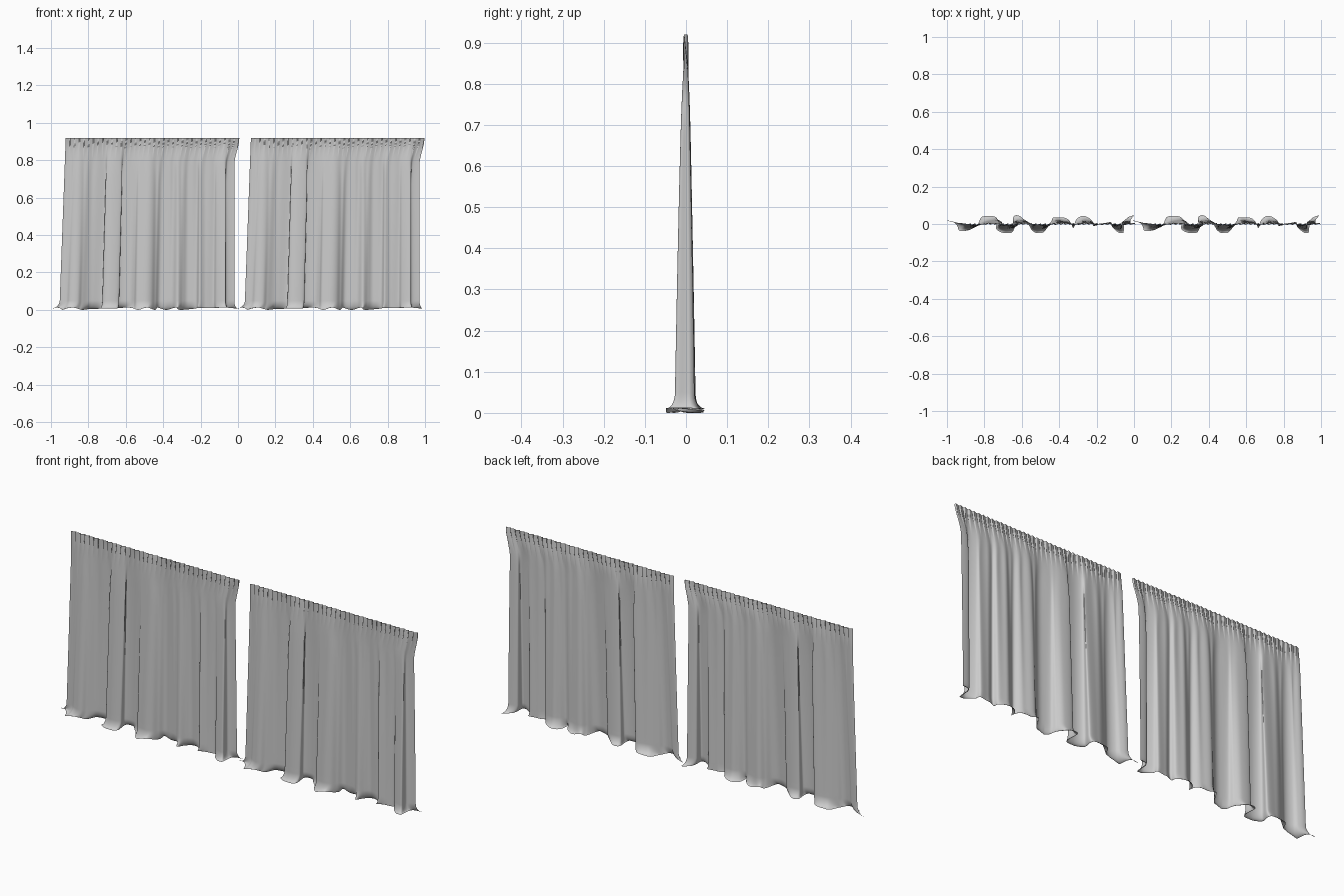
import bpy, bmesh, math

if "Cube" in bpy.data.objects:
    bpy.data.objects.remove(bpy.data.objects["Cube"])

H = 0.92          # curtain height
COLS, ROWS, HEM = 370, 34, 12
TEETH = 37        # small gathers along the top

# fold depths across one panel, left to right (thousandths)
FOLDS = [6, 0, -16, -21, -5, 8, 18, 21, -12, -25, -18, 15, 20, 4, -20, -26,
         -18, 2, 20, 18, 8, -8, 10, 20, 12, -8, 2, 8, -12, -25, 10, 20]
N = len(FOLDS) - 1


def smooth(t):
    t = max(0.0, min(1.0, t))
    return t * t * (3 - 2 * t)


def spline(vals, u):
    """Catmull-Rom through evenly spaced values."""
    f = u * (len(vals) - 1)
    i = min(int(f), len(vals) - 2)
    t = f - i
    p = [vals[max(0, min(len(vals) - 1, i + k))] for k in (-1, 0, 1, 2)]
    return 0.5 * (2 * p[1] + (p[2] - p[0]) * t
                  + (2 * p[0] - 5 * p[1] + 4 * p[2] - p[3]) * t * t
                  + (3 * p[1] - p[0] - 3 * p[2] + p[3]) * t ** 3)


# sideways shifts that make the steep folds overlap
SHIFT = []
for i, y in enumerate(FOLDS):
    right = abs(FOLDS[i + 1] - y) if i < N else 0
    left = abs(y - FOLDS[i - 1]) if i else 0
    SHIFT.append(0.55 * (right - left) if 0 < i < N else 0)


def cloth_point(u, t, h):
    """u across, t down the drop, h along the puddled hem."""
    z = H - (H - 0.05) * t
    left = -0.921 - 0.032 * t
    right = 0.007 - 0.027 * smooth(t / 0.17)
    fold, shift = spline(FOLDS, u) / 1000, spline(SHIFT, u) / 1000
    x = left + (right - left) * u + shift * smooth(t / 0.3)
    y = fold * t ** 0.65
    # fine secondary wrinkles
    y += 0.0022 * math.sin(95 * u + 5 * math.sin(9 * u)) * smooth(t * 4) * (1 - 0.5 * t)
    # knife-like gathers fading below the heading
    gather = 1 - smooth(t / 0.12)
    y += 0.005 * (2 * ((u * TEETH) % 1.0) - 1) * gather
    if h > 0:
        a = h * math.pi / 2
        out = 1 - math.cos(a)
        hem_y = max(-0.048, min(0.048, fold * 1.95 + 0.007 * math.sin(70 * u + 1)))
        y += (hem_y - y) * out
        x += out * (0.022 * (u - 1) + 0.02 * (u ** 12) - 0.022 * (1 - u) ** 12)
        x += out * 0.008 * math.sin(60 * u) * smooth(u * 12) * smooth((1 - u) * 12)
        z = 0.05 * (1 - math.sin(a)) + out * (0.006 + 0.006 * math.sin(45 * u + 4 * math.sin(11 * u)))
        z += 0.012 * math.sin(a) * (1 - h)
    return x, y, z


# curtain panel mesh
bm = bmesh.new()
steps = [((r / ROWS) ** 1.2, 0) for r in range(ROWS + 1)]
steps += [(1, k / HEM) for k in range(1, HEM + 1)]
grid = [[bm.verts.new(cloth_point(c / COLS, t, h)) for c in range(COLS + 1)]
        for t, h in steps]
for a, b in zip(grid, grid[1:]):
    for c in range(COLS):
        bm.faces.new((a[c], b[c], b[c + 1], a[c + 1])).smooth = True
mesh = bpy.data.meshes.new("curtain_panel")
bm.to_mesh(mesh)
bm.free()

# two identical panels side by side
for name, x in (("left_curtain", 0.0), ("right_curtain", 0.99)):
    panel = bpy.data.objects.new(name, mesh)
    panel.location.x = x
    bpy.context.collection.objects.link(panel)
